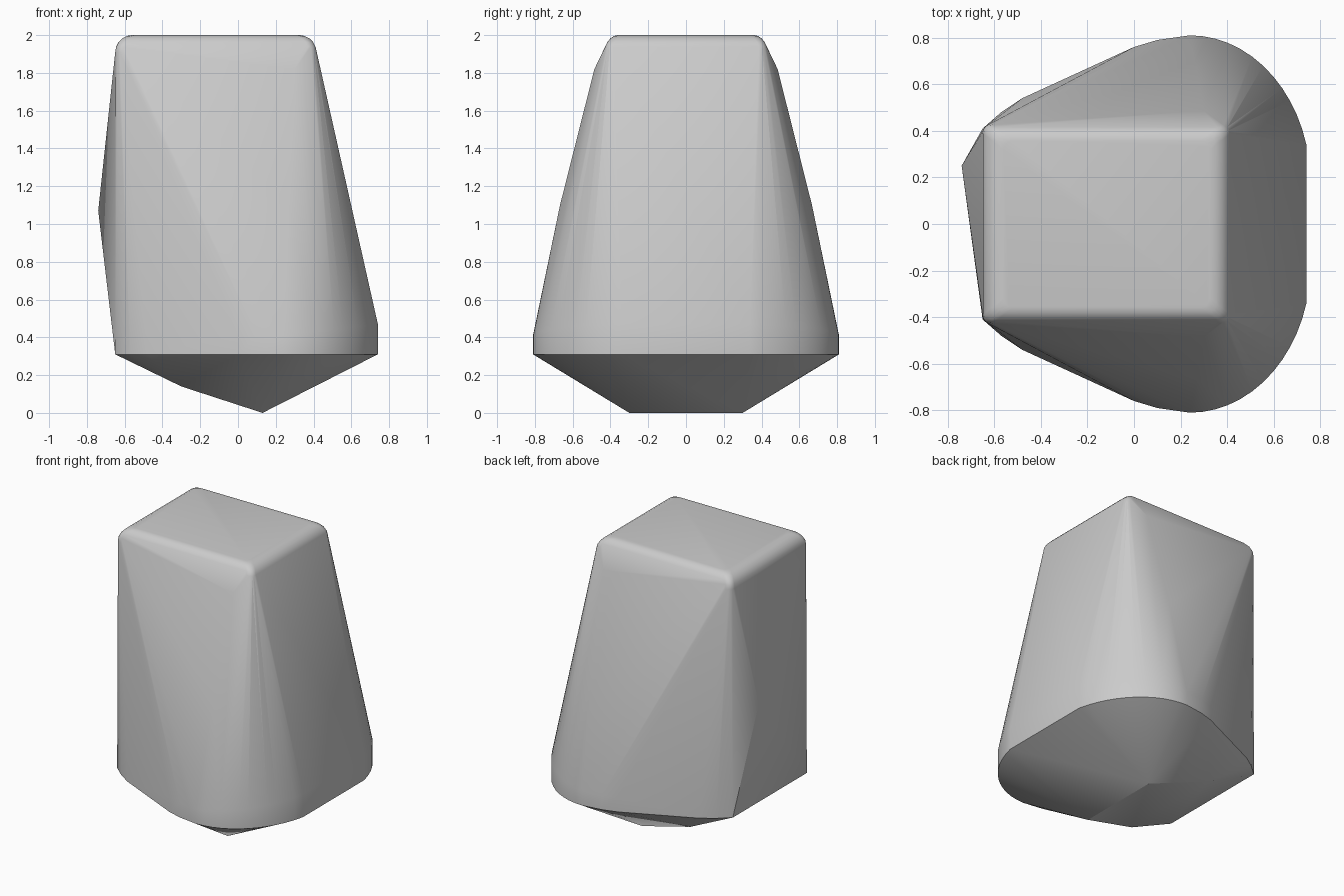
import bpy, bmesh, math

cube = bpy.data.objects.get("Cube")
if cube:
    bpy.data.objects.remove(cube, do_unlink=True)

stone_grey = bpy.data.materials.new("stone_grey")
stone_grey.use_nodes = True
grey = (0.6, 0.6, 0.6, 1)
stone_grey.diffuse_color = grey
stone_grey.node_tree.nodes["Principled BSDF"].inputs["Base Color"].default_value = grey

points = []


def mirrored(x, y, z):
    """Add a point and its twin across the y plane."""
    points.extend([(x, y, z), (x, -y, z)])


# Rounded crown: shrinking rectangles with small rounded corners
for step in range(6):
    turn = math.radians(18 * step)
    inset = 0.09 * (1 - math.cos(turn))
    z = 1.91 + 0.09 * math.sin(turn)
    corner = 0.04
    for side, edge in ((1, 0.415), (-1, 0.65)):
        for k in range(5):
            a = math.radians(22.5 * k)
            mirrored(side * (edge - inset - corner + corner * math.cos(a)),
                     0.43 - 0.8 * inset - corner + corner * math.sin(a), z)

# Broad lower band: curved shoulder, then a taper to the narrow side
rim = []
for k in range(13):
    a = math.radians(15.4 + (90 - 15.4) * k / 12)
    rim.append((0.24 + 0.519 * math.cos(a), 0.17 + 0.64 * math.sin(a)))
rim += [(0.1, 0.79), (0, 0.76)]
for x, y in rim:
    mirrored(x, y, 0.31)
    mirrored(x, y, 0.41 + 0.06 * max(0, (x - 0.24) / 0.5))
for x, y in ((-0.48, 0.54), (-0.57, 0.48), (-0.65, 0.41)):
    mirrored(x, y, 0.31)

# Slight belly on the two broad faces
mirrored(0.27, 0.667, 1.1)
mirrored(0.3, 0.485, 1.82)

# Keel edge and the underside bend
mirrored(0.13, 0.3, 0)
mirrored(-0.3, 0.38, 0.14)

# Single bump on the narrow side
points.append((-0.74, 0.25, 1.07))

# Wrap everything in one convex skin
bm = bmesh.new()
for p in points:
    bm.verts.new(p)
bmesh.ops.remove_doubles(bm, verts=bm.verts, dist=0.001)
hull = bmesh.ops.convex_hull(bm, input=bm.verts)
loose = {v for v in hull["geom_interior"] + hull["geom_unused"]
         if isinstance(v, bmesh.types.BMVert)}
bmesh.ops.delete(bm, geom=list(loose), context="VERTS")
bmesh.ops.dissolve_limit(bm, angle_limit=math.radians(0.5),
                         verts=bm.verts, edges=bm.edges)
bmesh.ops.recalc_face_normals(bm, faces=bm.faces)

mesh = bpy.data.meshes.new("boulder_body")
bm.to_mesh(mesh)
bm.free()
mesh.materials.append(stone_grey)
body = bpy.data.objects.new("boulder_body", mesh)
bpy.context.collection.objects.link(body)

# Smooth the sides, keep the lower rim and keel crisp
bpy.context.view_layer.objects.active = body
body.select_set(True)
bpy.ops.object.shade_smooth_by_angle(angle=math.radians(30))
